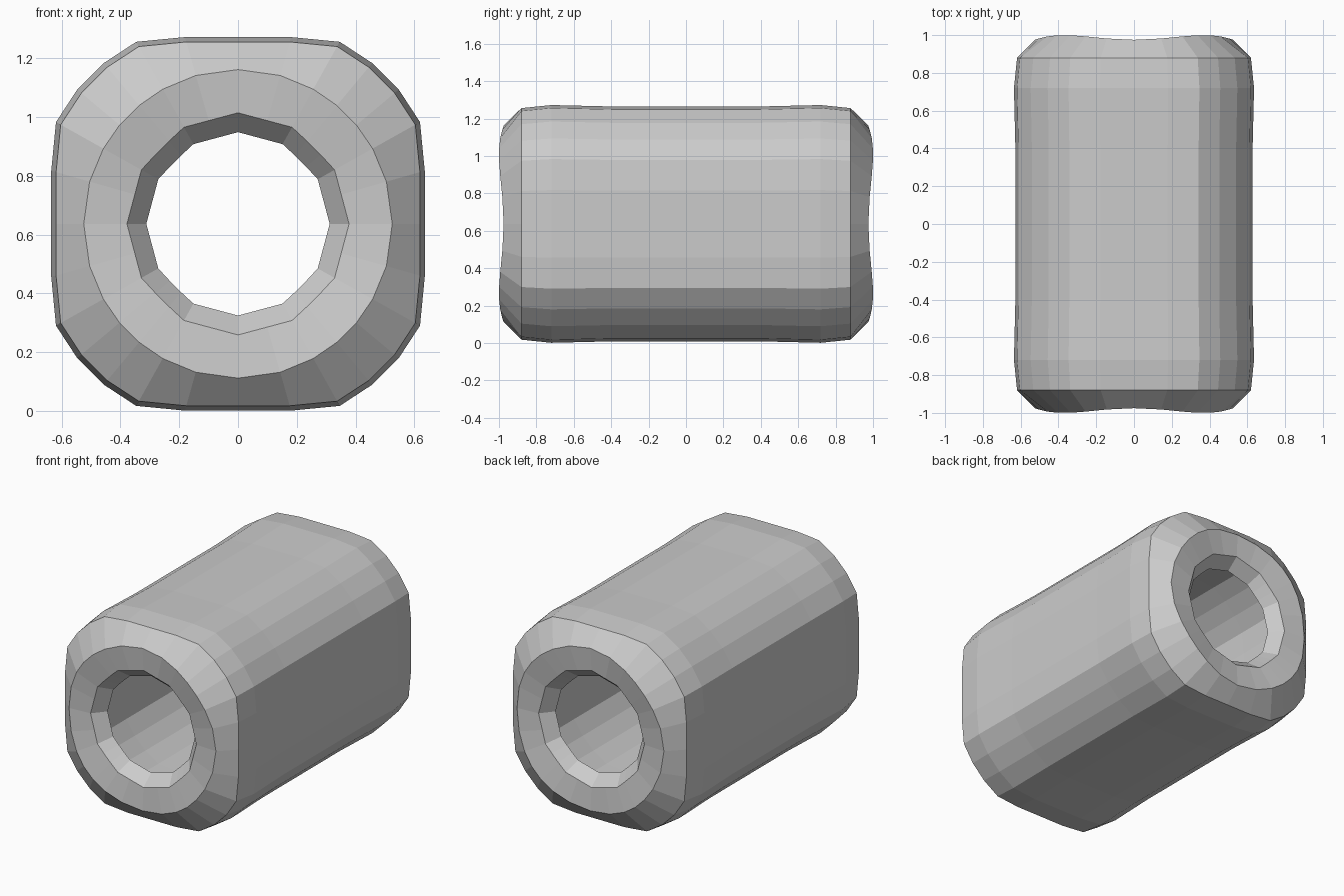
import bpy, bmesh, math

if "Cube" in bpy.data.objects:
    bpy.data.objects.remove(bpy.data.objects["Cube"])

# Quarter of the rounded-square cross-section, repeated four times
QUARTER = [(.633, 0), (.633, .18), (.617, .345), (.545, .455),
           (.455, .545), (.345, .617), (.18, .633)]
OUTER = []
for k in range(4):
    c, s = [(1, 0), (0, 1), (-1, 0), (0, -1)][k]
    OUTER += [(x * c - z * s, x * s + z * c) for x, z in QUARTER]
CZ = .637


def squarish(scale, y):
    return [(x * scale, y, z * scale) for x, z in OUTER]


def round_ring(r, y, bulge=0.0, sides=0):
    """Circle (or polygon) sampled along the section directions, pushed out at the corners."""
    pts = []
    for x, z in OUTER:
        a = math.atan2(z, x)
        rr = r
        if sides:
            step = 2 * math.pi / sides
            rr = r * math.cos(step / 2) / math.cos(a % step - step / 2)
        pts.append((rr * math.cos(a), y + bulge * math.sin(2 * a) ** 2, rr * math.sin(a)))
    return pts


# Half of the shell: outer wall, chamfer, end face, lip, then hollow inside
half = [
    squarish(.992, .40),
    squarish(1.004, .72),
    squarish(.978, .88),
    round_ring(.525, .975, .025),
    round_ring(.378, .965, .0, 12),
    round_ring(.312, .885, .0, 12),
    round_ring(.46, .875, .02),
    squarish(.83, .78),
    squarish(.84, .40),
]
mirror = [[(x, -y, z) for x, y, z in ring] for ring in reversed(half)]
rings = half + mirror

bm = bmesh.new()
loops = [[bm.verts.new((x, y, z + CZ)) for x, y, z in ring] for ring in rings]
n = len(OUTER)
for i, a in enumerate(loops):
    b = loops[(i + 1) % len(loops)]
    for j in range(n):
        k = (j + 1) % n
        bm.faces.new((a[j], a[k], b[k], b[j]))
bmesh.ops.recalc_face_normals(bm, faces=bm.faces)
mesh = bpy.data.meshes.new("hollow_tube")
bm.to_mesh(mesh)
bm.free()
tube = bpy.data.objects.new("hollow_tube", mesh)
bpy.context.collection.objects.link(tube)
